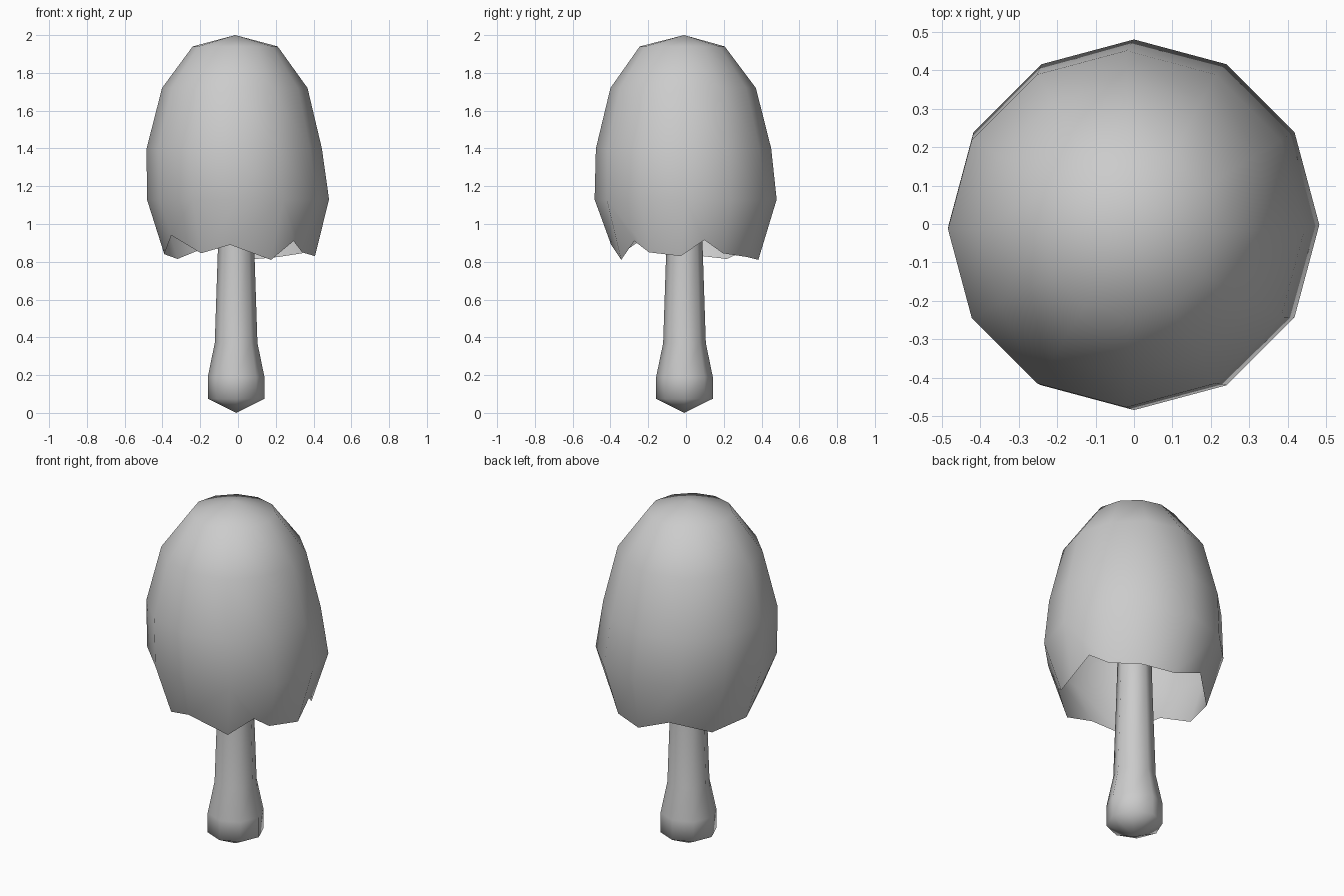
import bpy, bmesh
from math import cos, sin, radians

if "Cube" in bpy.data.objects:
    bpy.data.objects.remove(bpy.data.objects["Cube"])


def ring(bm, cx, cy, r, z, n):
    return [bm.verts.new((cx + r * cos(radians(360 * i / n)),
                          cy + r * sin(radians(360 * i / n)), z)) for i in range(n)]


def bridge(bm, a, b):
    n = len(a)
    for i in range(n):
        j = (i + 1) % n
        bm.faces.new((a[i], b[i], b[j], a[j]))


def fan(bm, tip, loop):
    n = len(loop)
    for i in range(n):
        bm.faces.new((tip, loop[i], loop[(i + 1) % n]))


def finish(bm, name):
    bmesh.ops.recalc_face_normals(bm, faces=bm.faces)
    for f in bm.faces:
        f.smooth = True
    me = bpy.data.meshes.new(name)
    bm.to_mesh(me)
    bm.free()
    ob = bpy.data.objects.new(name, me)
    bpy.context.collection.objects.link(ob)
    return ob


# Cap: tall open bell with slightly leaning 12-sided rings
bm = bmesh.new()
tip = bm.verts.new((-0.015, -0.01, 2.0))
rows = [(-0.015, -0.02, 0.225, 1.94), (-0.017, -0.015, 0.385, 1.72),
        (-0.02, -0.013, 0.464, 1.4), (0, -0.002, 0.482, 1.13)]
rings = [ring(bm, *row, 12) for row in rows]
fan(bm, tip, rings[0])
for a, b in zip(rings, rings[1:]):
    bridge(bm, a, b)

# Torn rim: (angle, height) for each side, plus two extra notches
rim = [(-4, .83), (30, .845), (57, .825), (84, .81), (112, .885), (146, .815),
       (180, .84), (210, .94), (240, .845), (264, .89), (297, .81), (330, .85)]
notches = {0: (14, .915), 10: (317, .91)}


def rim_vert(angle, z):
    r = 0.385 + 0.17 * (z - 0.81) + (0.02 if angle < 0 else 0)
    return bm.verts.new((r * cos(radians(angle)), r * sin(radians(angle)), z))


edge = [rim_vert(*p) for p in rim]
for i in range(12):
    j = (i + 1) % 12
    extra = [rim_vert(*notches[i])] if i in notches else []
    bm.faces.new([rings[-1][j], rings[-1][i], edge[i]] + extra + [edge[j]])
finish(bm, "cap")

# Stem: bulbous foot tapering up into the cap
bm = bmesh.new()
foot = bm.verts.new((-0.01, -0.01, 0.0))
rows = [(0.15, 0.075), (0.15, 0.19), (0.113, 0.37), (0.096, 0.88), (0.07, 1.85)]
rings = [ring(bm, -0.01, -0.008, r, z, 8) for r, z in rows]
fan(bm, foot, rings[0])
for a, b in zip(rings, rings[1:]):
    bridge(bm, a, b)
bm.faces.new(rings[-1])
finish(bm, "stem")
